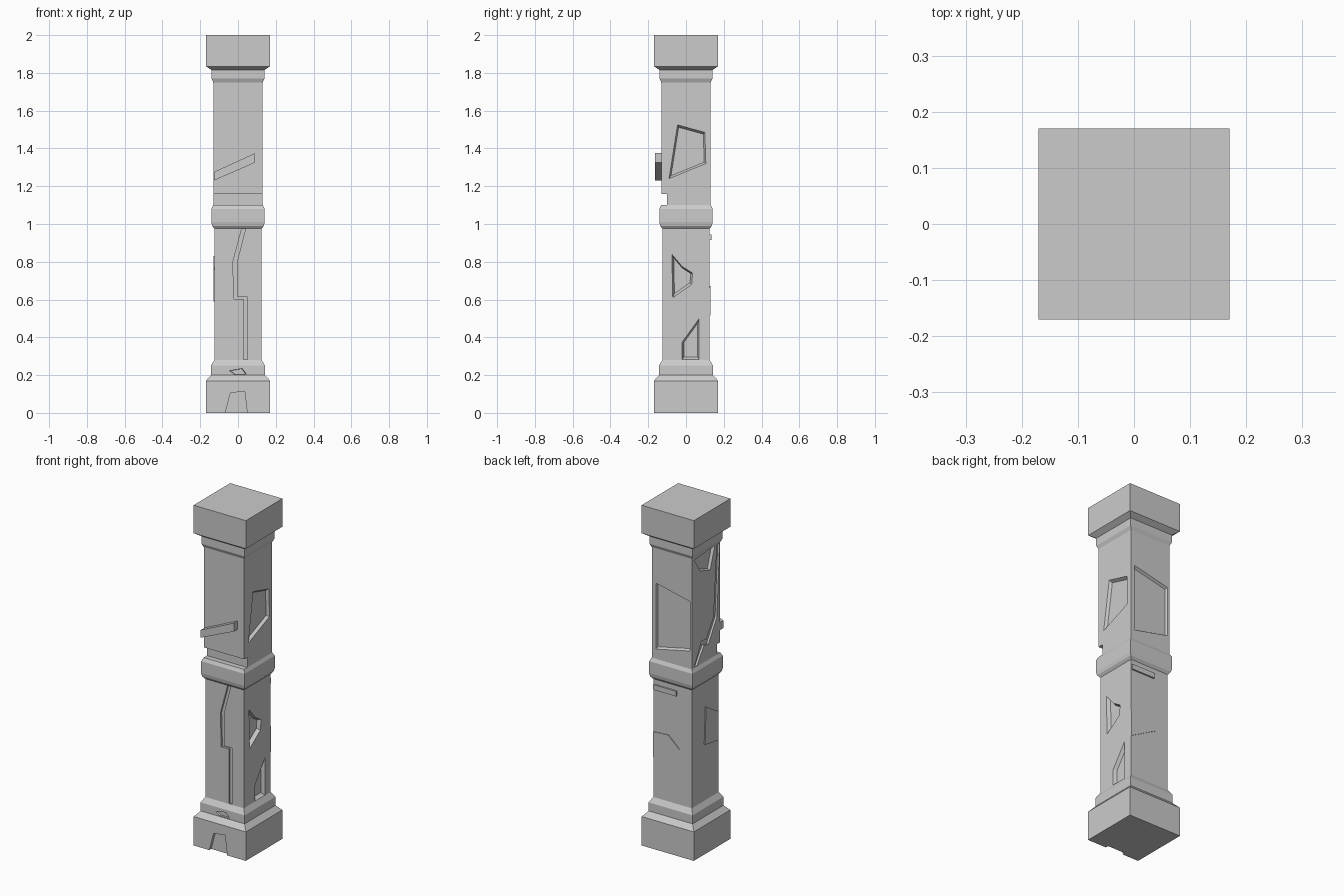
import bpy, bmesh
from mathutils import Vector

if "Cube" in bpy.data.objects:
    bpy.data.objects.remove(bpy.data.objects["Cube"])

# Map face coordinates (u across, z up, s outward from the axis) to world space
FACES = {
    "front": lambda u, z, s: (u, -s, z),
    "back": lambda u, z, s: (u, s, z),
    "right": lambda u, z, s: (s, u, z),
    "left": lambda u, z, s: (-s, u, z),
}


def loft(bm, rings):
    """Skin a stack of equal-length rings and cap both ends."""
    start = set(bm.faces)
    rows = [[bm.verts.new(p) for p in r] for r in rings]
    n = len(rows[0])
    for a, b in zip(rows, rows[1:]):
        for i in range(n):
            j = (i + 1) % n
            bm.faces.new((a[i], a[j], b[j], b[i]))
    bm.faces.new(rows[0])
    bm.faces.new(rows[-1])
    bmesh.ops.recalc_face_normals(bm, faces=[f for f in bm.faces if f not in start])


def finish(bm, name):
    me = bpy.data.meshes.new(name)
    bm.to_mesh(me)
    bm.free()
    ob = bpy.data.objects.new(name, me)
    bpy.context.collection.objects.link(ob)
    return ob


def shape(bm, face, pts, levels):
    """Prism on a pillar face; levels are (outward distance, inset scale)."""
    c = sum((Vector(p) for p in pts), Vector((0, 0))) / len(pts)
    rings = []
    for s, k in levels:
        rings.append([FACES[face](*(c + (Vector(p) - c) * k), s) for p in pts])
    loft(bm, rings)


# Pillar: square moulding profile as (half width, height)
profile = [(.17, 0), (.17, .17), (.143, .2), (.143, .25), (.125, .28), (.125, .975),
           (.137, .99), (.141, 1.01), (.141, 1.08), (.131, 1.1), (.131, 1.75),
           (.14, 1.77), (.14, 1.815), (.17, 1.835), (.17, 2)]
bm = bmesh.new()
loft(bm, [[(-h, -h, z), (h, -h, z), (h, h, z), (-h, h, z)] for h, z in profile])
pillar = finish(bm, "pillar")

# Recesses: face, outline, surface distance, depth, inner scale
recesses = [
    # cracks
    ("front", [(.02, .975), (-.027, .8), (-.022, .602), (.028, .602), (.028, .282), (.05, .282),
               (.05, .614), (-.003, .614), (-.005, .8), (.04, .975)], .125, .012, 1),
    ("left", [(-.125, 1.745), (-.1, 1.32), (-.02, 1.19), (.02, 1.2), (.085, 1.105), (.11, 1.105),
              (.04, 1.235), (0, 1.225), (-.07, 1.33), (-.1, 1.745)], .131, .012, 1),
    # broken panels
    ("right", [(-.045, 1.525), (.1, 1.485), (.105, 1.32), (-.09, 1.24)], .131, .016, .9),
    ("right", [(-.075, .84), (-.02, .775), (.035, .74), (.03, .68), (-.07, .61)], .125, .02, .82),
    ("right", [(.07, .5), (.07, .282), (-.02, .282), (-.02, .375)], .125, .02, .82),
    ("back", [(.105, 1.545), (-.118, 1.495), (-.118, 1.205), (.105, 1.157)], .131, .014, .95),
    ("left", [(.11, 1.735), (-.08, 1.748), (-.037, 1.62), (.055, 1.65)], .131, .015, .9),
    # chipped base
    ("front", [(-.07, -.01), (-.04, .105), (.035, .115), (.05, -.01)], .17, .018, 1),
    ("front", [(-.045, .223), (.022, .235), (.045, .205), (-.02, .205)], .143, .01, .9),
    # slot above the middle band
    ("front", [(-.2, 1.1), (.2, 1.1), (.2, 1.16), (-.2, 1.16)], .131, .03, 1),
]
bm = bmesh.new()
for face, pts, s, depth, k in recesses:
    shape(bm, face, pts, [(s + .03, 1), (s, 1), (s - depth, k)])
cutter = finish(bm, "recess_cutter")
cutter.hide_render = True

mod = pillar.modifiers.new("recesses", "BOOLEAN")
mod.object = cutter
mod.operation = "DIFFERENCE"
mod.solver = "EXACT"
bpy.context.view_layer.objects.active = pillar
bpy.ops.object.modifier_apply(modifier=mod.name)
bpy.data.objects.remove(cutter)

# Raised slabs: name, face, outline, surface distance, height
slabs = [
    ("front_slanted_bar", "front", [(-.128, 1.23), (.09, 1.325), (.09, 1.375), (-.128, 1.275)], .131, .033),
    ("back_bar", "back", [(-.03, .915), (.122, .915), (.122, .945), (-.03, .945)], .125, .009),
    ("back_chip", "back", [(.124, .665), (.026, .672), (-.046, .606), (.124, .515)], .125, .004),
    ("left_chip", "left", [(0, .83), (-.115, .76), (-.115, .59), (.01, .61)], .125, .006),
]
for name, face, pts, s, height in slabs:
    bm = bmesh.new()
    shape(bm, face, pts, [(s - .02, 1), (s + height, 1)])
    finish(bm, name)
